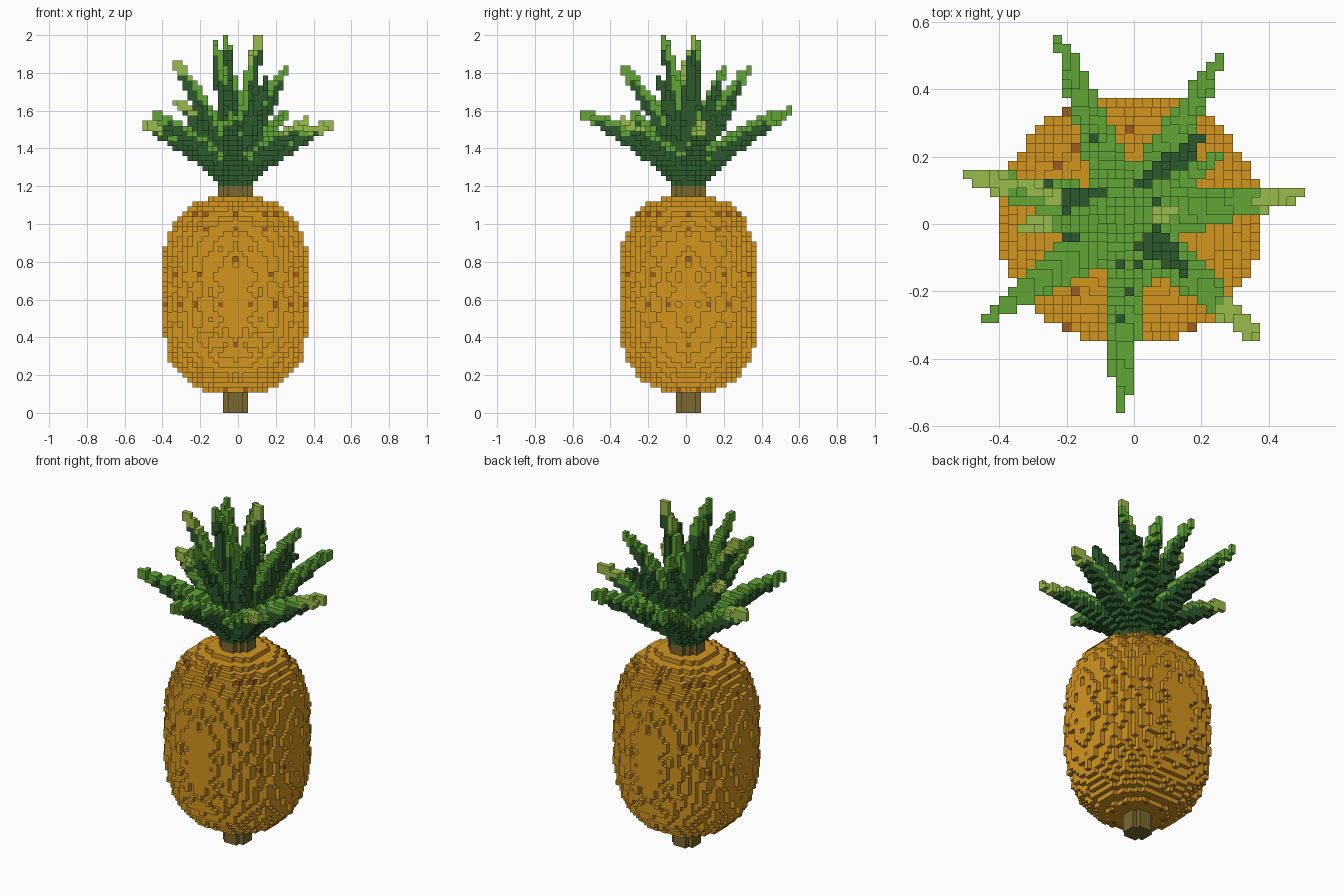
import bpy, bmesh, math
from mathutils import Vector

if "Cube" in bpy.data.objects:
    bpy.data.objects.remove(bpy.data.objects["Cube"], do_unlink=True)

V = 2 / 75                      # edge of one block
CX, CY = -0.5, 0.5              # plant axis, in blocks


def material(name, rgb):
    lin = [((c / 255 + 0.055) / 1.055) ** 2.4 for c in rgb] + [1]
    m = bpy.data.materials.new(name)
    m.use_nodes = True
    m.diffuse_color = lin
    m.node_tree.nodes["Principled BSDF"].inputs["Base Color"].default_value = lin
    return m


GOLD, EYE, WOOD, GREEN, DARK, LIME = range(6)
MATS = [material("golden skin", (211, 149, 31)), material("brown eye", (156, 94, 32)),
        material("stem brown", (122, 104, 48)), material("leaf green", (98, 166, 55)),
        material("dark leaf green", (45, 88, 44)), material("lime tip", (154, 188, 76))]

filled = set()                  # every occupied block
parts = {}                      # part name -> {block: colour}


def put(part, cell, mat):
    if cell not in filled:
        filled.add(cell)
        parts.setdefault(part, {})[cell] = mat


def disc_column(part, radius, z0, z1, mat):
    r = math.ceil(radius)
    for i in range(-r, r + 1):
        for j in range(-r, r + 1):
            if math.hypot(i, j) <= radius:
                for k in range(z0, z1):
                    put(part, (i - 1, j, k), mat)


# Fruit: a full rounded barrel with a fine lattice of small bumps
def in_fruit(i, j, k):
    dz = abs(k + 0.5 - 23.5)
    s = (1 - (dz / 19.6) ** 2.8) ** 0.357
    bump = 0.5 * math.cos(24 * math.atan2(j, i)) * math.cos(2 * math.pi * (k - 21) / 5.6)
    return math.hypot(i / (14.5 + bump), j / (13.6 + bump)) <= s


for k in range(4, 43):
    for i in range(-14, 15):
        for j in range(-13, 14):
            if in_fruit(i, j, k):
                put("fruit", (i - 1, j, k), GOLD)

# Eyes: single brown blocks on the skin, repeated on four sides (angle, height)
EYES = [(0, 0.35), (0, 0.80), (0, 0.965), (14, 0.58), (37, 0.58), (30, 0.73),
        (30, 0.965), (20, 0.12), (0, 1.05), (40, 1.05)]
for angle, z in EYES:
    for quarter in range(4):
        for sign in (-1, 1):
            a = math.radians(90 * quarter + sign * angle)
            for step in range(80, 0, -1):
                r = step / 4
                cell = (round(r * math.cos(a)) - 1, round(r * math.sin(a)), int(z / V))
                if cell in parts["fruit"]:
                    parts["fruit"][cell] = EYE
                    break

# Bottom stem, neck and the dark heart of the crown
disc_column("stem", 2.4, 0, 4, WOOD)
disc_column("neck", 3.2, 43, 45, WOOD)
disc_column("crown_heart", 3.2, 45, 48, DARK)


# Leaves: tapering bent blades with a coloured upper side and tip, dark below
def leaf(name, tip, width, thick, face_mat, tip_mat, flat):
    p0 = Vector((CX, CY, 46.0))
    p2 = Vector(tip) / V
    d = p2 - p0
    p1 = p0 + Vector((d.x * 0.42, d.y * 0.42, d.z * 0.6))
    out = Vector((d.x, d.y, 0)).normalized()
    side = Vector((-out.y, out.x, 0))
    steps = 90
    blocks = {}
    for s in range(steps + 1):
        t = s / steps
        p = p0 * (1 - t) ** 2 + p1 * (2 * t * (1 - t)) + p2 * t ** 2
        tan = ((p1 - p0) * (1 - t) + (p2 - p1) * t).normalized()
        up = side.cross(tan)
        if up.dot(out) > 0:
            up = -up
        taper = 1 - t ** 1.8
        w, h = 0.65 + (width - 0.65) * taper, 1.0 + (thick - 1.0) * taper
        b = [math.floor(c) for c in p]
        for i in range(b[0] - 3, b[0] + 4):
            for j in range(b[1] - 3, b[1] + 4):
                for k in range(max(45, b[2] - 3), min(75, b[2] + 4)):
                    q = Vector((i + 0.5, j + 0.5, k + 0.5)) - p
                    u, v, l = q.dot(side) / w, q.dot(up) / h, q.dot(tan)
                    dist = u * u + v * v + l * l
                    if dist > 1.03:
                        continue
                    old = blocks.get((i, j, k))
                    if old is None or dist < old[0]:
                        blocks[(i, j, k)] = (dist, t, v)
    # the tip always ends in one block
    blocks[tuple(math.floor(c) for c in p2)] = (0, 1, 1)
    for (i, j, k), (_, t, v) in blocks.items():
        top = (i, j, k + 1) not in blocks if flat else v > 0.15
        mat = DARK
        if top or t > 0.88:
            mat = tip_mat if t > 0.78 else face_mat
        put(name, (i, j, k), mat)


OUTER = [(-0.04, -0.545, 1.585, GREEN), (0.36, -0.33, 1.54, LIME), (0.49, 0.09, 1.53, LIME),
         (0.25, 0.49, 1.58, GREEN), (-0.22, 0.545, 1.59, GREEN), (-0.49, 0.145, 1.53, LIME),
         (-0.44, -0.28, 1.58, GREEN)]
INNER = [(-0.07, -0.32, 1.81, GREEN, GREEN), (0.25, 0.20, 1.82, GREEN, GREEN),
         (-0.33, -0.01, 1.85, GREEN, LIME), (-0.11, 0.32, 1.81, GREEN, GREEN),
         (0.117, 0.04, 1.985, GREEN, LIME), (-0.067, -0.12, 1.985, GREEN, GREEN),
         (-0.12, 0.06, 1.95, GREEN, GREEN), (-0.31, 0.11, 1.64, DARK, LIME),
         (0.15, -0.14, 1.75, DARK, DARK), (0.18, 0.25, 1.64, DARK, DARK)]
for n, (x, y, z, tip_mat) in enumerate(OUTER):
    leaf(f"outer_leaf_{n + 1}", (x, y, z), 2.7, 2.4, GREEN, tip_mat, True)
for n, (x, y, z, face_mat, tip_mat) in enumerate(INNER):
    leaf(f"inner_leaf_{n + 1}", (x, y, z), 2.2, 2.0, face_mat, tip_mat, False)

# Turn each part's blocks into a mesh, keeping only exposed faces
DIRS = [Vector(v) for v in ((1, 0, 0), (-1, 0, 0), (0, 1, 0), (0, -1, 0), (0, 0, 1), (0, 0, -1))]


def build(name, blocks):
    bm = bmesh.new()
    verts = {}
    used = sorted(set(blocks.values()))
    for cell, mat in blocks.items():
        c = Vector(cell) + Vector((0.5, 0.5, 0.5))
        for d in DIRS:
            if tuple(int(a + b) for a, b in zip(cell, d)) in filled:
                continue
            a = Vector((abs(d.y), abs(d.z), abs(d.x)))
            b = d.cross(a)
            face = []
            for sa, sb in ((-1, -1), (1, -1), (1, 1), (-1, 1)):
                p = c + (d + a * sa + b * sb) * 0.5
                key = tuple(round(x) for x in p)
                if key not in verts:
                    verts[key] = bm.verts.new(Vector(key) * V)
                face.append(verts[key])
            f = bm.faces.new(face)
            f.material_index = used.index(mat)
    mesh = bpy.data.meshes.new(name)
    bm.to_mesh(mesh)
    visible = len(bm.faces) > 0
    bm.free()
    for m in used:
        mesh.materials.append(MATS[m])
    if visible:
        bpy.context.collection.objects.link(bpy.data.objects.new(name, mesh))


for name, blocks in parts.items():
    build(name, blocks)
